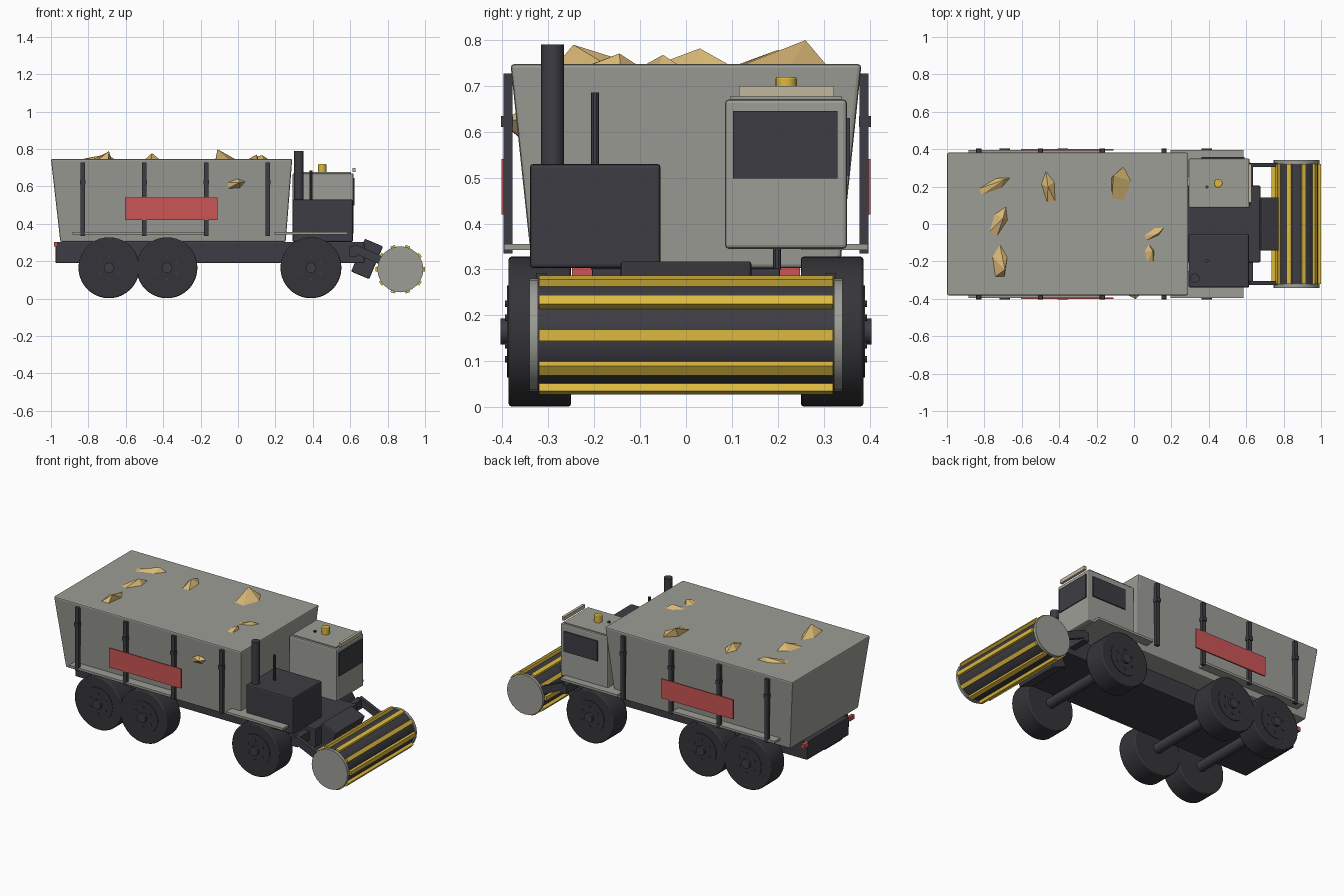
import bpy, bmesh, math
from mathutils import Matrix, Vector

if "Cube" in bpy.data.objects:
    bpy.data.objects.remove(bpy.data.objects["Cube"])


def material(name, rgb):
    m = bpy.data.materials.new(name)
    m.diffuse_color = (*rgb, 1)
    m.use_nodes = True
    m.node_tree.nodes["Principled BSDF"].inputs["Base Color"].default_value = m.diffuse_color
    return m


GREY = material("painted_grey", (0.34, 0.34, 0.31))
DARK = material("dark_metal", (0.047, 0.046, 0.056))
TYRE = material("tyre_black", (0.036, 0.036, 0.042))
RED = material("red", (0.60, 0.09, 0.09))
YELLOW = material("yellow", (0.72, 0.49, 0.05))
TAN = material("tan_ore", (0.70, 0.48, 0.18))
CREAM = material("cream", (0.55, 0.48, 0.35))


def finish(name, bm, mat, smooth=False):
    bmesh.ops.recalc_face_normals(bm, faces=bm.faces)
    me = bpy.data.meshes.new(name)
    bm.to_mesh(me)
    bm.free()
    me.materials.append(mat)
    ob = bpy.data.objects.new(name, me)
    bpy.context.collection.objects.link(ob)
    if smooth:
        bpy.ops.object.select_all(action='DESELECT')
        bpy.context.view_layer.objects.active = ob
        ob.select_set(True)
        bpy.ops.object.shade_smooth_by_angle(angle=math.radians(35))
    return ob


def bevel(ob, width):
    b = ob.modifiers.new("bevel", 'BEVEL')
    b.width = width
    b.segments = 2
    return ob


def box(name, x, y, z, mat, bev=0):
    """Box from (min, max) pairs."""
    bm = bmesh.new()
    bmesh.ops.create_cube(bm, size=1)
    for v in bm.verts:
        v.co = [(p[0] + p[1]) / 2 + c * (p[1] - p[0]) for p, c in zip((x, y, z), v.co)]
    ob = finish(name, bm, mat)
    return bevel(ob, bev) if bev else ob


def tilted_box(name, centre, size, angle, mat, bev=0):
    """Box turned about the y axis."""
    ob = box(name, *[(-s / 2, s / 2) for s in size], mat, bev)
    ob.data.transform(Matrix.Translation(centre) @ Matrix.Rotation(angle, 4, 'Y'))
    return ob


def cylinder(name, a, b, r, mat, sides=24, bev=0):
    a, b = Vector(a), Vector(b)
    bm = bmesh.new()
    bmesh.ops.create_cone(bm, cap_ends=True, segments=sides, radius1=r, radius2=r,
                          depth=(b - a).length)
    rot = Vector((0, 0, 1)).rotation_difference(b - a).to_matrix().to_4x4()
    bm.transform(Matrix.Translation((a + b) / 2) @ rot)
    ob = finish(name, bm, mat, True)
    return bevel(ob, bev) if bev else ob


# tapered ore hopper with a closed top
bm = bmesh.new()
bmesh.ops.create_cube(bm, size=2)
for v in bm.verts:
    top = v.co.z > 0
    x = (0.29 if top else 0.255) if v.co.x > 0 else (-1.0 if top else -0.95)
    v.co = (x, v.co.y * (0.382 if top else 0.335), 0.747 if top else 0.303)
bevel(finish("hopper", bm, GREY), 0.008)

# chassis, axles
box("chassis", (-0.975, 0.675), (-0.205, 0.205), (0.19, 0.303), DARK, 0.005)
WHEELS = (-0.69, -0.38, 0.39)
WZ, WR = 0.165, 0.163
for x in WHEELS:
    cylinder("axle", (x, -0.26, WZ), (x, 0.26, WZ), 0.03, DARK, 16)

for s in (-1, 1):
    # wheels with rims, hubs and bolts
    for x in WHEELS:
        cylinder("wheel", (x, s * 0.25, WZ), (x, s * 0.386, WZ), WR, TYRE, 40, 0.006)
        cylinder("rim", (x, s * 0.38, WZ), (x, s * 0.389, WZ), 0.1, TYRE, 32)
        cylinder("hub", (x, s * 0.38, WZ), (x, s * 0.404, WZ), 0.028, DARK, 16)
        for i in range(6):
            a = i * math.tau / 6 + math.pi / 6
            bx, bz = x + 0.06 * math.cos(a), WZ + 0.06 * math.sin(a)
            cylinder("wheel_bolt", (bx, s * 0.38, bz), (bx, s * 0.394, bz), 0.007, DARK, 8)

    def side(y0, y1):
        return tuple(sorted((s * y0, s * y1)))

    # fenders, hopper ribs with clamps, side panel, tail lights
    for x0, x1 in ((-0.885, -0.185), (0.195, 0.585)):
        box("fender", (x0, x1), side(0.25, 0.396), (0.342, 0.356), GREY)
    for x in (-0.83, -0.50, -0.17, 0.16):
        box("rib", (x - 0.012, x + 0.012), side(0.378, 0.397), (0.335, 0.727), DARK)
        box("rib_clamp", (x - 0.014, x + 0.014), side(0.376, 0.403), (0.61, 0.634), DARK)
    box("side_panel", (-0.605, -0.11), side(0.393, 0.401), (0.42, 0.54), RED)
    box("tail_light", (-0.985, -0.965), side(0.203, 0.248), (0.278, 0.304), RED)

    # whip antennas and drum arms
    cylinder("antenna", (0.39, s * 0.198, 0.30), (0.39, s * 0.198, 0.685), 0.009, DARK, 10)
    tilted_box("drum_arm", (0.74, s * 0.315, 0.215), (0.28, 0.022, 0.045), 0.42, DARK)

# crossbeam carrying the arms
box("arm_beam", (0.595, 0.635), (-0.325, 0.325), (0.225, 0.28), DARK)

# cab with windows, visor and beacon
box("cab", (0.292, 0.618), (0.085, 0.35), (0.345, 0.67), GREY, 0.008)
box("cab_roof", (0.305, 0.605), (0.097, 0.338), (0.665, 0.677), GREY)
box("windscreen", (0.616, 0.623), (0.102, 0.33), (0.498, 0.645), DARK)
box("side_window", (0.36, 0.59), (0.348, 0.357), (0.505, 0.63), DARK)
box("visor", (0.612, 0.628), (0.115, 0.322), (0.676, 0.699), CREAM)
cylinder("beacon", (0.45, 0.218, 0.67), (0.45, 0.218, 0.719), 0.023, YELLOW, 20, 0.004)

# engine hood and exhaust
box("engine_hood", (0.292, 0.615), (-0.34, -0.055), (0.303, 0.53), DARK, 0.008)
cylinder("exhaust", (0.325, -0.29, 0.5), (0.325, -0.29, 0.79), 0.025, DARK, 20)

# tilted gearbox between chassis and drum
tilted_box("gearbox", (0.69, 0, 0.212), (0.105, 0.285, 0.19), 0.4, DARK, 0.006)

# cutting drum with end caps and raised bars
DX, DZ = 0.868, 0.157
cylinder("drum", (DX, -0.325, DZ), (DX, 0.325, DZ), 0.116, DARK, 32)
for s in (-1, 1):
    cylinder("drum_cap", (DX, s * 0.322, DZ), (DX, s * 0.341, DZ), 0.123, GREY, 24)
for i in range(10):
    a = i * math.tau / 10
    tilted_box("drum_bar", (DX + 0.120 * math.cos(a), 0, DZ + 0.120 * math.sin(a)),
               (0.024, 0.64, 0.025), -a, YELLOW)

# ore chunks: centre, half length, half width, turn in degrees, peak
CHUNKS = (
    (-0.76, 0.20, 0.105, 0.036, 25, -0.70, 0.235, 0.772),
    (-0.455, 0.19, 0.095, 0.042, 100, -0.46, 0.20, 0.778),
    (-0.07, 0.205, 0.095, 0.060, 80, -0.11, 0.26, 0.799),
    (-0.725, 0.01, 0.09, 0.045, 65, -0.70, 0.03, 0.781),
    (-0.72, -0.20, 0.095, 0.046, 90, -0.69, -0.245, 0.789),
    (0.10, -0.05, 0.070, 0.028, 30, 0.13, -0.05, 0.767),
    (0.08, -0.165, 0.058, 0.033, 95, 0.10, -0.145, 0.77),
)


def chunk(cx, cy, ln, wd, turn, px, py, pz, base):
    bm = bmesh.new()
    t = math.radians(turn)
    ring = []
    for i in range(5):
        a = i * math.tau / 5
        u, w = ln * math.cos(a) * 1.1, wd * math.sin(a)
        ring.append(bm.verts.new((cx + u * math.cos(t) - w * math.sin(t),
                                  cy + u * math.sin(t) + w * math.cos(t), base)))
    peak = bm.verts.new((px, py, pz))
    bm.faces.new(ring)
    for i in range(5):
        bm.faces.new((ring[i], ring[(i + 1) % 5], peak))
    return finish("ore_chunk", bm, TAN)


for c in CHUNKS:
    chunk(*c, 0.742)

# chunk poking through the side wall, built flat then stood against it
stuck = chunk(-0.02, 0.612, 0.065, 0.036, 12, 0.01, 0.622, 0.402, 0.355)
stuck.data.transform(Matrix.Rotation(math.pi / 2, 4, 'X'))
